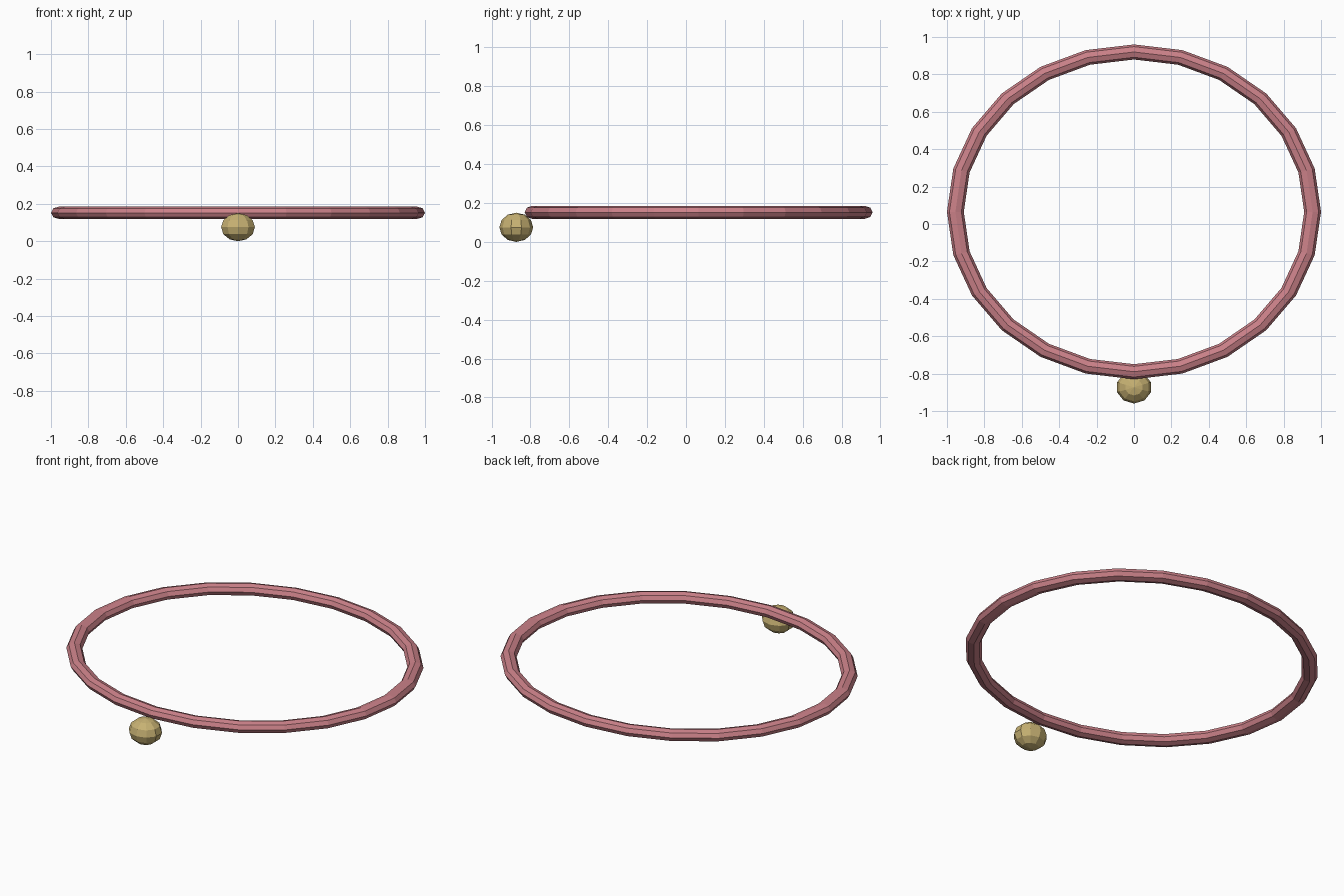
import bpy

cube = bpy.data.objects.get("Cube")
if cube:
    bpy.data.objects.remove(cube, do_unlink=True)


def make_material(name, color):
    mat = bpy.data.materials.new(name)
    mat.use_nodes = True
    mat.diffuse_color = color
    mat.node_tree.nodes["Principled BSDF"].inputs["Base Color"].default_value = color
    return mat


def finish(name, scale, mat):
    obj = bpy.context.object
    obj.name = name
    obj.scale = scale
    bpy.ops.object.transform_apply(location=False, rotation=False, scale=True)
    obj.data.materials.append(mat)
    bpy.ops.object.shade_flat()
    return obj


rose = make_material("rose_pink", (0.60, 0.22, 0.25, 1))
gold = make_material("pale_gold", (0.57, 0.44, 0.17, 1))

# Oval band with an eight-sided section
bpy.ops.mesh.primitive_torus_add(
    major_segments=24, minor_segments=8, major_radius=0.955,
    minor_radius=0.045, location=(0, 0.065, 0.152))
finish("band", (1, 0.895, 0.75), rose)

# Faceted bead hanging at the front of the band
bpy.ops.mesh.primitive_uv_sphere_add(
    segments=10, ring_count=6, radius=1, location=(0, -0.873, 0.075))
finish("bead", (0.095, 0.087, 0.075), gold)
